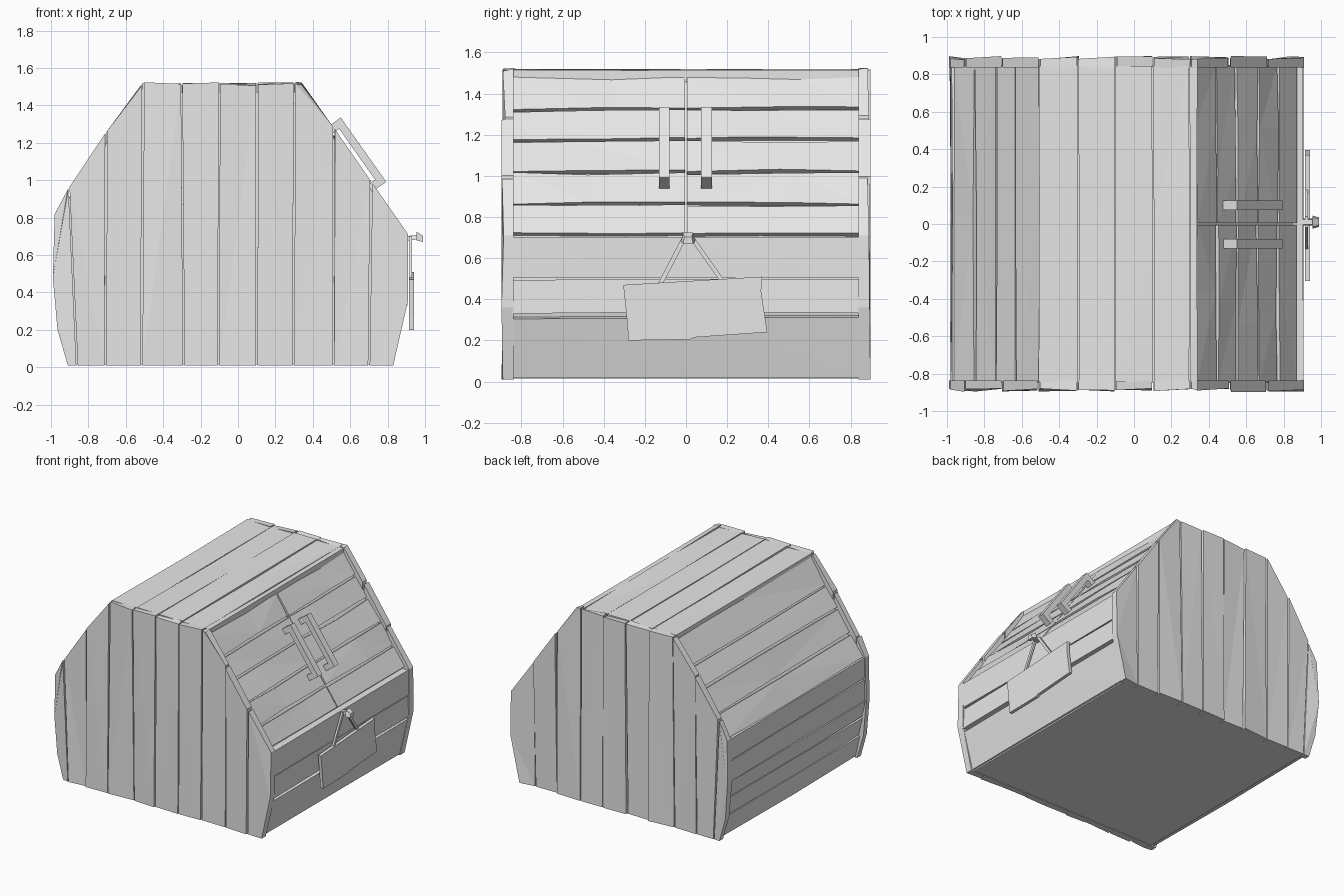
import bpy, bmesh, random
from mathutils import Vector

random.seed(4)
old = bpy.data.objects.get("Cube")
if old:
    bpy.data.objects.remove(old, do_unlink=True)

mat = bpy.data.materials.new("pale_grey_wood")
mat.use_nodes = True
GREY = (0.8, 0.8, 0.8, 1)
mat.diffuse_color = GREY
mat.node_tree.nodes["Principled BSDF"].inputs["Base Color"].default_value = GREY


def rnd(a):
    return random.uniform(-a, a)


def finish(name, bm):
    bmesh.ops.recalc_face_normals(bm, faces=bm.faces)
    me = bpy.data.meshes.new(name)
    bm.to_mesh(me)
    bm.free()
    me.materials.append(mat)
    ob = bpy.data.objects.new(name, me)
    bpy.context.collection.objects.link(ob)
    return ob


def extrude(bm, pts, move):
    """Closed prism from a 3D outline swept along a vector."""
    face = bm.faces.new([bm.verts.new(p) for p in pts])
    res = bmesh.ops.extrude_face_region(bm, geom=[face], use_keep_orig=True)
    verts = [g for g in res["geom"] if isinstance(g, bmesh.types.BMVert)]
    bmesh.ops.translate(bm, verts=verts, vec=move)


def xz(pts, y):
    return [Vector((x, y, z)) for x, z in pts]


# House outline, as (x, z)
OUTLINE = [(-0.91, 0.01), (-0.965, 0.2), (-0.99, 0.48), (-0.98, 0.82), (-0.91, 0.95),
           (-0.71, 1.25), (-0.51, 1.515), (0.34, 1.515), (0.52, 1.27),
           (0.91, 0.71), (0.91, 0.36), (0.83, 0.01)]
CORE = [(-0.87, 0.015), (-0.945, 0.45), (-0.94, 0.8), (-0.49, 1.47),
        (0.31, 1.47), (0.85, 0.71), (0.87, 0.36), (0.8, 0.015)]

# Solid core and floor behind the boards
bm = bmesh.new()
extrude(bm, xz(CORE, -0.85), Vector((0, 1.7, 0)))
finish("core", bm)

# Upright gable boards, cut from the outline; (x at top, x at bottom) of each joint
JOINTS = [(-1.2, -1.2), (-0.915, -0.86), (-0.705, -0.71), (-0.51, -0.515), (-0.3, -0.29),
          (-0.1, -0.105), (0.1, 0.1), (0.3, 0.295), (0.51, 0.51), (0.715, 0.7), (1.2, 1.2)]


def gable(side, label):
    for i in range(len(JOINTS) - 1):
        bm = bmesh.new()
        extrude(bm, xz(OUTLINE, side * 0.838), Vector((0, side * 0.05, 0)))
        for (top, low), inward in ((JOINTS[i], 1), (JOINTS[i + 1], -1)):
            p = Vector((low + inward * 0.004, 0, 0))
            along = Vector((top + inward * random.uniform(0.002, 0.007), 0, 1.2)) - p
            normal = Vector((along.z, 0, -along.x)) * inward
            bmesh.ops.bisect_plane(bm, geom=bm.verts[:] + bm.edges[:] + bm.faces[:],
                                   plane_co=p, plane_no=normal, clear_inner=True)
            bmesh.ops.holes_fill(bm, edges=[e for e in bm.edges if e.is_boundary])
        # Rough, hand-hewn outer face
        for v in bm.verts:
            if abs(v.co.y) > 0.86:
                v.co.y += side * rnd(0.01)
            if v.co.z > 1.4:
                v.co.z += rnd(0.01)
        bmesh.ops.triangulate(bm, faces=[f for f in bm.faces if abs(f.normal.y) > 0.7])
        finish(f"{label}_gable_board_{i + 1}", bm)


gable(-1, "front")
gable(1, "back")


def cladding(name, a, b, stops, recess, spans=((-0.845, 0.845),), thick=0.06, gap=0.009):
    """Long boards laid between outline points a and b, split at the given fractions."""
    a, b = Vector((a[0], 0, a[1])), Vector((b[0], 0, b[1]))
    d = (b - a).normalized()
    n = Vector((-d.z, 0, d.x))
    for s, (y0, y1) in enumerate(spans):
        for i in range(len(stops) - 1):
            bm = bmesh.new()
            rings = []
            for y in (y0, (y0 + y1) / 2 + rnd(0.15), y1):
                p = a.lerp(b, stops[i]) + d * random.uniform(0, gap)
                q = a.lerp(b, stops[i + 1]) - d * random.uniform(0, gap)
                pts = [p - n * (recess + rnd(0.006)), q - n * (recess + rnd(0.006)),
                       q - n * (recess + thick), p - n * (recess + thick)]
                rings.append([bm.verts.new((v.x, y, v.z)) for v in pts])
            for r0, r1 in zip(rings, rings[1:]):
                for k in range(4):
                    m = (k + 1) % 4
                    bm.faces.new((r0[k], r0[m], r1[m], r1[k]))
            bm.faces.new(rings[0])
            bm.faces.new(rings[-1])
            bmesh.ops.triangulate(bm, faces=bm.faces)
            finish(f"{name}_{s + 1}_{i + 1}", bm)


RIDGE, EAVE = (0.34, 1.515), (0.91, 0.71)
DOORS = ((-0.845, -0.005), (0.005, 0.845))
cladding("roof_board", (-0.51, 1.515), RIDGE, (0, 0.25, 0.48, 0.72, 0.95, 1), 0.0, gap=0.005)
cladding("door_board", RIDGE, EAVE, (0.02, 0.22, 0.405, 0.6, 0.79, 0.98), 0.024, DOORS, gap=0.016)
cladding("right_wall_board", EAVE, (0.91, 0.33), (0, 0.55, 1), 0.008)
cladding("right_base_board", (0.91, 0.31), (0.83, 0.01), (0, 1), 0.008)
cladding("left_roof_board", (-0.98, 0.82), (-0.51, 1.515), (0, 0.24, 0.49, 0.7, 0.98), 0.018, gap=0.014)
cladding("left_wall_board", (-0.99, 0.48), (-0.98, 0.82), (0, 0.5, 1), 0.008)
cladding("left_base_board", (-0.91, 0.01), (-0.99, 0.48), (0, 0.38, 0.7, 1), 0.012)

# Door handles: a bar on two feet, drawn in slope coordinates (along, out)
ridge = Vector((RIDGE[0], 0, RIDGE[1]))
down = (Vector((EAVE[0], 0, EAVE[1])) - ridge).normalized()
out = Vector((-down.z, 0, down.x))
BRACKET = [(0.268, 0.067), (0.689, 0.067), (0.689, -0.03), (0.645, -0.03),
           (0.645, 0.025), (0.312, 0.025), (0.312, -0.03), (0.268, -0.03)]
for label, y in (("front", -0.105), ("back", 0.1)):
    bm = bmesh.new()
    pts = [ridge + down * t + out * h + Vector((0, y - 0.026, 0)) for t, h in BRACKET]
    extrude(bm, pts, Vector((0, 0.052, 0)))
    finish(f"{label}_door_handle", bm)


def plate(name, x, pts, depth):
    """Flat piece on the right wall from a (y, z) outline."""
    bm = bmesh.new()
    extrude(bm, [Vector((x, y, z)) for y, z in pts], Vector((depth, 0, 0)))
    return finish(name, bm)


# Hanging sign with chipped ends, two cords and a peg
plate("sign", 0.915, [(-0.305, 0.47), (0.37, 0.51), (0.365, 0.44), (0.395, 0.24),
                      (0.04, 0.215), (0.02, 0.205), (-0.28, 0.2), (-0.285, 0.28)], 0.025)
plate("front_cord", 0.915, [(-0.02, 0.7), (0.005, 0.7), (-0.11, 0.48), (-0.135, 0.48)], 0.015)
plate("back_cord", 0.915, [(0.015, 0.7), (0.04, 0.7), (0.185, 0.495), (0.16, 0.495)], 0.015)


def peg_part(name, x0, x1, r0, r1, z0, z1):
    bm = bmesh.new()
    ends = []
    for x, r, z in ((x0, r0, z0), (x1, r1, z1)):
        ends.append([bm.verts.new((x, 0.01 + r * sy, z + r * sz))
                     for sy, sz in ((-1, -0.6), (1, -0.6), (0.7, 0.7), (-0.7, 0.7))])
    for k in range(4):
        m = (k + 1) % 4
        bm.faces.new((ends[0][k], ends[0][m], ends[1][m], ends[1][k]))
    bm.faces.new(ends[0])
    bm.faces.new(ends[1])
    finish(name, bm)


peg_part("peg_shaft", 0.88, 0.96, 0.02, 0.018, 0.685, 0.695)
peg_part("peg_head", 0.955, 0.99, 0.035, 0.025, 0.7, 0.685)
